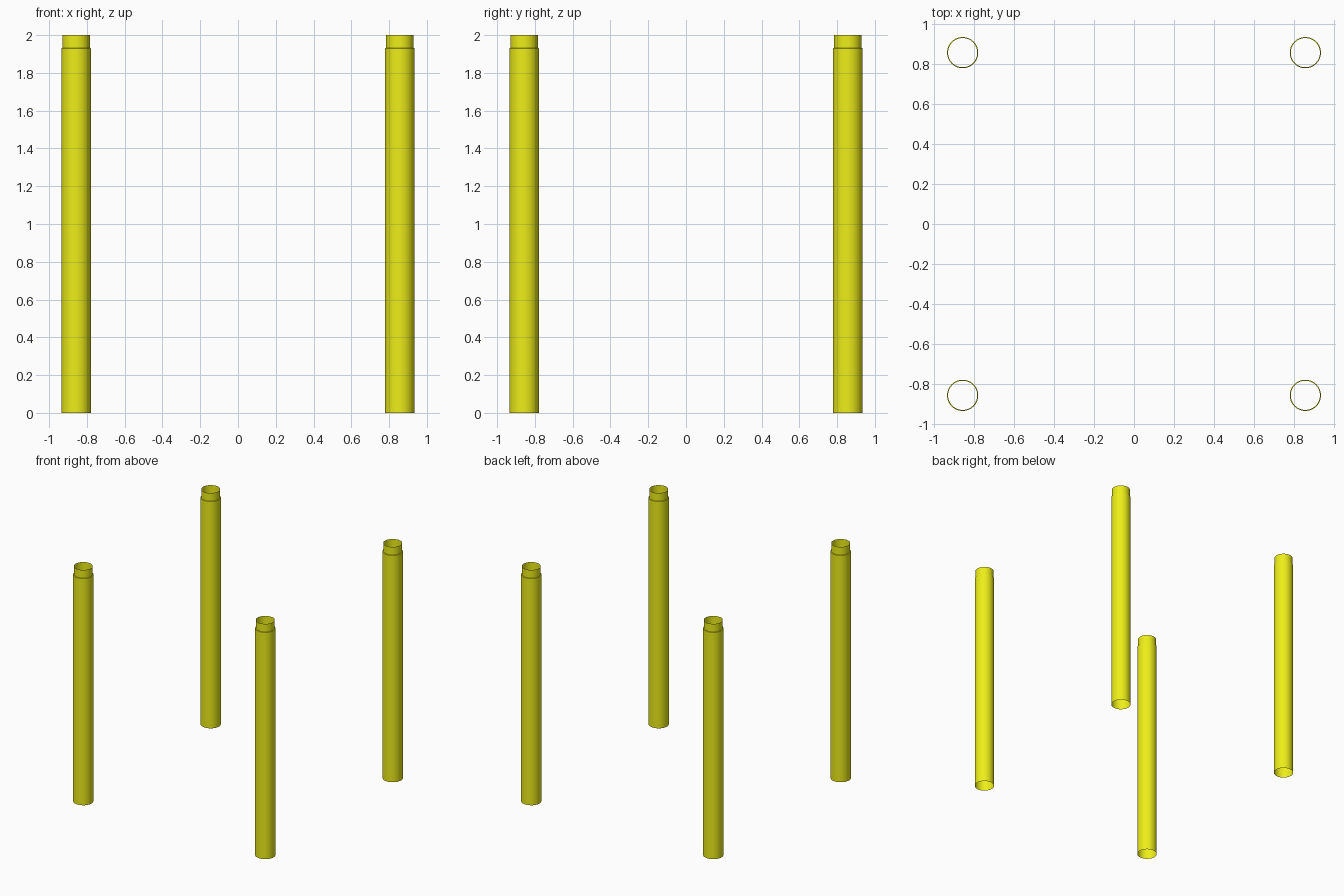
import bpy, bmesh, math

if "Cube" in bpy.data.objects:
    bpy.data.objects.remove(bpy.data.objects["Cube"])

SEGMENTS = 48
OFFSET = 0.857
# (radius, height) profile: long body, small step, slimmer open collar
PROFILE = [(0.078, 0.0), (0.078, 1.93), (0.073, 1.932), (0.073, 2.0)]

yellow = bpy.data.materials.new("yellow")
yellow.diffuse_color = (0.85, 0.85, 0.01, 1)
yellow.use_nodes = True
yellow.node_tree.nodes["Principled BSDF"].inputs["Base Color"].default_value = yellow.diffuse_color


def open_tube(name, x, y):
    """Thin-walled tube, open at both ends, lofted from the profile."""
    bm = bmesh.new()
    rings = []
    for r, z in PROFILE:
        rings.append([bm.verts.new((r * math.cos(2 * math.pi * i / SEGMENTS),
                                    r * math.sin(2 * math.pi * i / SEGMENTS), z))
                      for i in range(SEGMENTS)])
    for low, high in zip(rings, rings[1:]):
        for i in range(SEGMENTS):
            j = (i + 1) % SEGMENTS
            bm.faces.new((low[i], low[j], high[j], high[i]))
    mesh = bpy.data.meshes.new(name)
    bm.to_mesh(mesh)
    bm.free()
    mesh.materials.append(yellow)
    ob = bpy.data.objects.new(name, mesh)
    ob.location = (x, y, 0)
    bpy.context.collection.objects.link(ob)
    bpy.ops.object.select_all(action='DESELECT')
    ob.select_set(True)
    bpy.context.view_layer.objects.active = ob
    bpy.ops.object.shade_smooth_by_angle(angle=math.radians(30))


# Four corner posts
for side, sx in (("left", -1), ("right", 1)):
    for end, sy in (("front", -1), ("back", 1)):
        open_tube(f"{end}_{side}_post", sx * OFFSET, sy * OFFSET)
